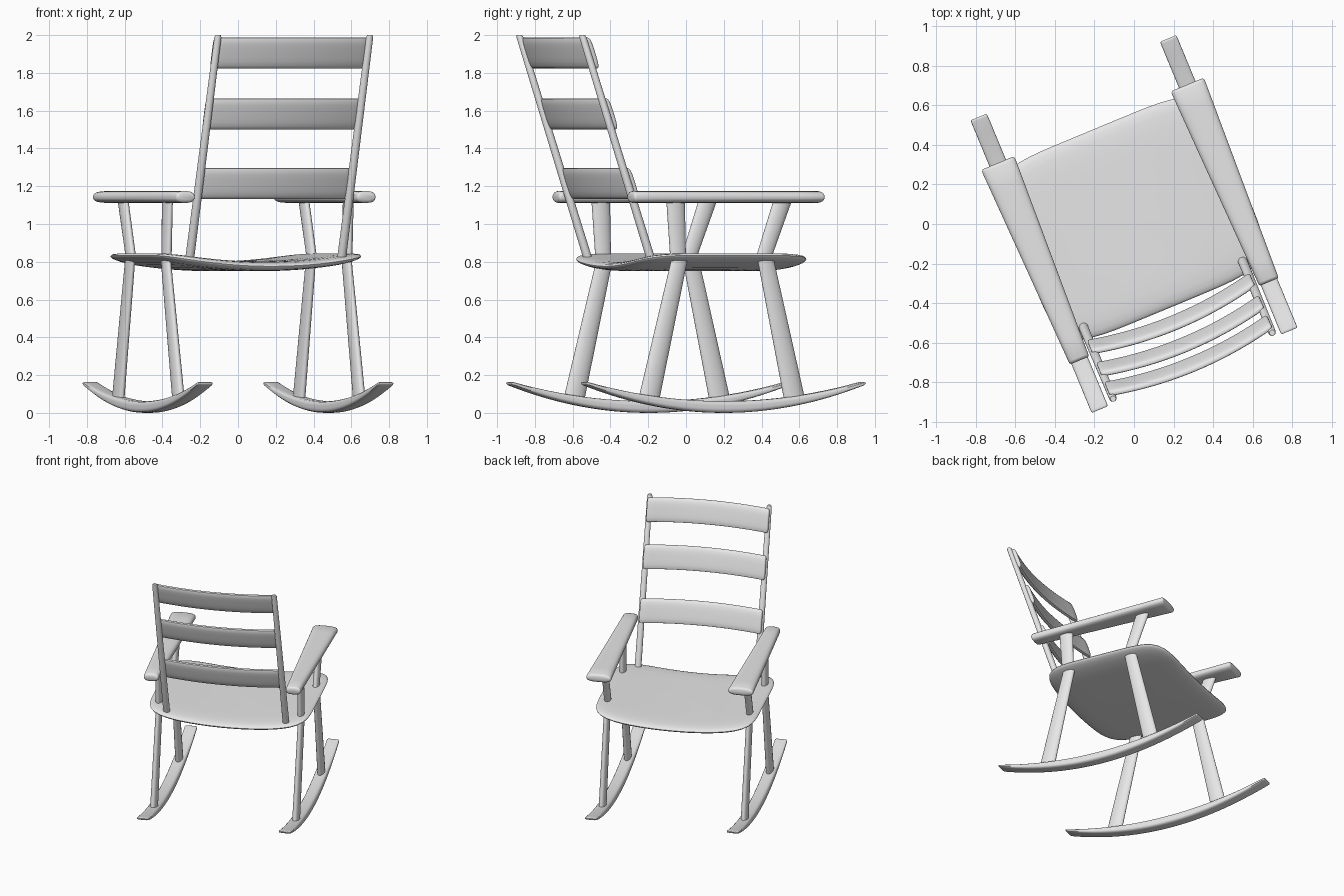
import bpy, bmesh, math
from mathutils import Vector, Matrix

cube = bpy.data.objects.get("Cube")
if cube:
    bpy.data.objects.remove(cube, do_unlink=True)

grey = bpy.data.materials.new("plain_grey")
grey.use_nodes = True
colour = (0.8, 0.8, 0.8, 1)
grey.diffuse_color = colour
grey.node_tree.nodes["Principled BSDF"].inputs["Base Color"].default_value = colour

# The whole chair is turned about the vertical axis
TURN = Matrix.Rotation(math.radians(22.5), 4, 'Z')


def ring(centre, a, b, power=2, count=24):
    """Rounded cross-section spanned by the half-axes a and b."""
    points = []
    for i in range(count):
        t = 2 * math.pi * i / count
        c, s = math.cos(t), math.sin(t)
        r = (abs(c) ** power + abs(s) ** power) ** (-1 / power)
        points.append(Vector(centre) + Vector(a) * c * r + Vector(b) * s * r)
    return points


def loft(name, rings):
    """Skin a list of rings and cap both ends."""
    bm = bmesh.new()
    loops = [[bm.verts.new(TURN @ p) for p in r] for r in rings]
    n = len(loops[0])
    for lo, hi in zip(loops, loops[1:]):
        for i in range(n):
            j = (i + 1) % n
            bm.faces.new((lo[i], lo[j], hi[j], hi[i]))
    bm.faces.new(loops[0][::-1])
    bm.faces.new(loops[-1])
    bmesh.ops.recalc_face_normals(bm, faces=bm.faces)
    mesh = bpy.data.meshes.new(name)
    bm.to_mesh(mesh)
    bm.free()
    mesh.materials.append(grey)
    obj = bpy.data.objects.new(name, mesh)
    bpy.context.collection.objects.link(obj)
    bpy.ops.object.select_all(action='DESELECT')
    obj.select_set(True)
    bpy.context.view_layer.objects.active = obj
    bpy.ops.object.shade_smooth_by_angle(angle=math.radians(40))
    return obj


def stations(steps, lip):
    """Positions from -1 to 1 with a rounding factor at both ends."""
    inner = [(-1 + lip + (2 - 2 * lip) * i / steps, 1) for i in range(steps + 1)]
    curve = [(lip * (1 - math.sin(k)), math.cos(k)) for k in (1.4, 1.0, 0.5)]
    start = [(-1 + d, 1 - 0.8 * (1 - f)) for d, f in curve]
    return start + inner + [(-t, f) for t, f in reversed(start)]


def bar(name, low, high, low_size, high_size):
    """Straight tapered oval bar."""
    loft(name, [ring(p, (s[0], 0, 0), (0, s[1], 0))
                for p, s in ((low, low_size), (high, high_size))])


# Dished seat with a thinned rim
def seat_ring(scale, sign):
    half = 0.026 * math.sqrt(max(0, 1 - scale ** 10))
    points = ring((0, 0.03, 0), (0.585 * scale, 0, 0), (0, 0.49 * scale, 0), 6, 80)
    for p in points:
        p.z = 0.776 + 0.056 * (p.x / 0.575) ** 2 + sign * half
    return points


scales = [0.03, 0.2, 0.4, 0.6, 0.75, 0.87, 0.94, 0.98, 0.995]
loft("seat", [seat_ring(s, -1) for s in scales] + [seat_ring(1, 1)]
     + [seat_ring(s, 1) for s in reversed(scales)])

POST_LOW, POST_HIGH = Vector((0, -0.38, 0.81)), Vector((0, -0.775, 2.0))
LEAN = (POST_HIGH - POST_LOW).normalized()

for side, label in ((1, "left"), (-1, "right")):
    x = side * 0.518

    # Curved rocker, thinner toward its tips
    rings = []
    for t, f in stations(24, 0.02):
        bottom, top = 0.148 * t * t, 0.062 + 0.105 * t * t
        rings.append(ring((x, 0.8 * t, (bottom + top) / 2), (0.045 * (0.8 + 0.2 * f), 0, 0),
                          (0, 0, f * (top - bottom) / 2), 4))
    loft(label + "_rocker", rings)

    # Legs and arm supports
    for end, foot, knee, elbow in (("front", 0.41, 0.24, 0.345), ("back", -0.43, -0.25, -0.275)):
        bar(f"{label}_{end}_leg", (x, foot, 0.06), (x, knee, 0.82),
            (0.026, 0.06), (0.022, 0.046))
        bar(f"{label}_{end}_arm_support", (x, knee - 0.01, 0.82), (x, elbow, 1.14),
            (0.024, 0.044), (0.022, 0.053))

    # Armrest, wider at the front
    rings = []
    for t, f in stations(10, 0.03):
        width = 0.072 + 0.019 * t
        rings.append(ring((x, 0.008 + 0.54 * t, 1.143), (width * (0.8 + 0.2 * f), 0, 0),
                          (0, 0, 0.031 * f), 3))
    loft(label + "_armrest", rings)

    # Leaning back post
    rings = []
    for t, r in ((0, 0.024), (0.99, 0.019), (1, 0.014)):
        p = POST_LOW.lerp(POST_HIGH, t)
        rings.append(ring((side * 0.435, p.y, p.z), (r, 0, 0), (0, r, 0)))
    loft(label + "_back_post", rings)

# Bowed back slats
for name, height in (("lower", 1.215), ("middle", 1.583), ("upper", 1.905)):
    p = POST_LOW.lerp(POST_HIGH, (height - POST_LOW.z) / (POST_HIGH.z - POST_LOW.z))
    rings = []
    for t, f in stations(20, 0.03):
        y = p.y + 0.026 - 0.05 * (1 - t * t)
        rings.append(ring((0.445 * t, y, height), (0, 0.02 * f, 0),
                          LEAN * 0.086 * (0.7 + 0.3 * f), 3.5))
    loft(name + "_back_slat", rings)
